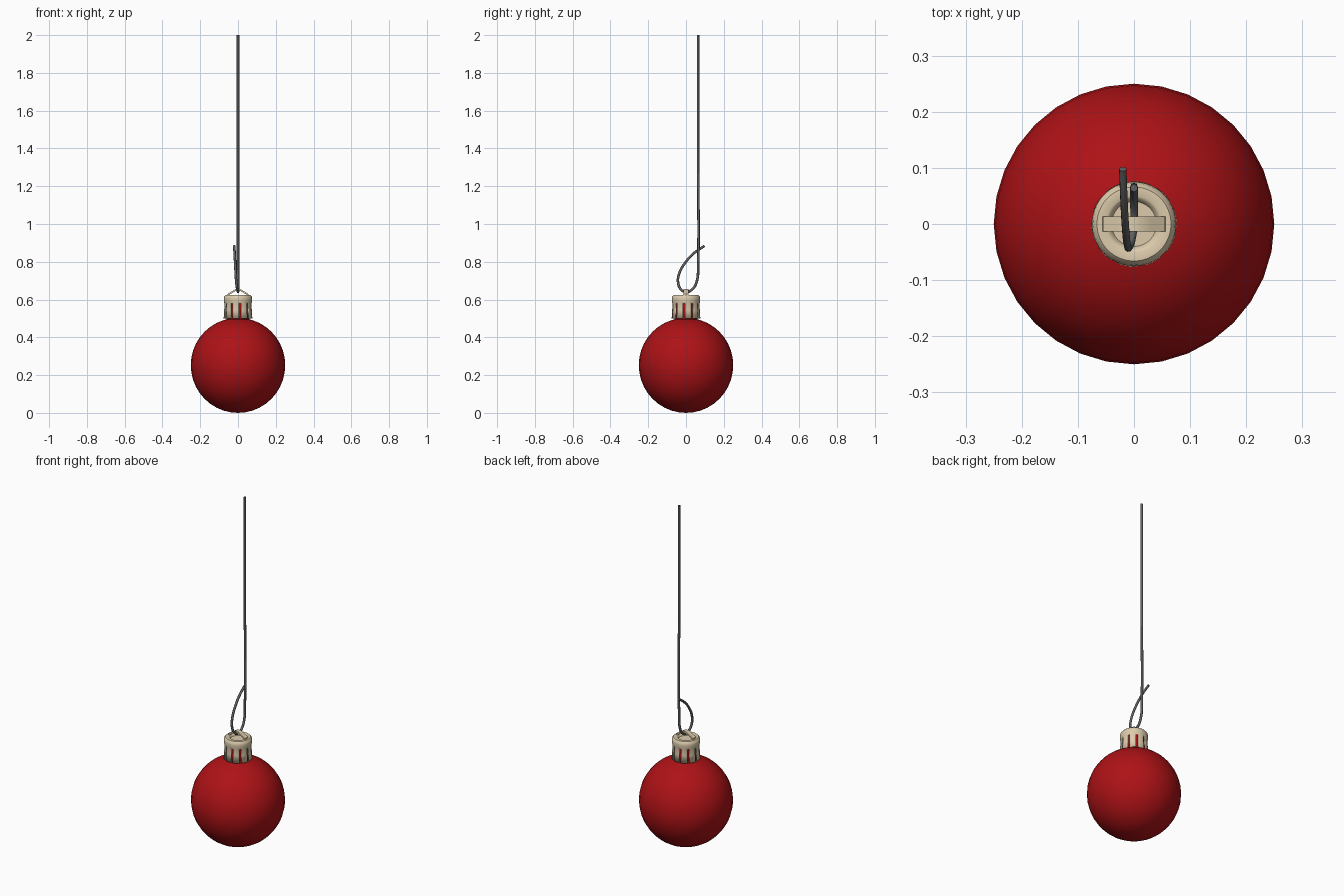
import bpy, bmesh
from math import sin, cos, pi, radians

if "Cube" in bpy.data.objects:
    bpy.data.objects.remove(bpy.data.objects["Cube"])


def material(name, rgb):
    m = bpy.data.materials.new(name)
    m.diffuse_color = (*rgb, 1)
    m.use_nodes = True
    m.node_tree.nodes["Principled BSDF"].inputs["Base Color"].default_value = m.diffuse_color
    return m


RED = material("red_glass", (0.42, 0.006, 0.008))
BEIGE = material("pale_gold", (0.72, 0.60, 0.41))
DARK = material("wire_grey", (0.12, 0.12, 0.12))


def finish(bm, name, mat, angle=40):
    bmesh.ops.remove_doubles(bm, verts=bm.verts, dist=1e-5)
    loose = [v for v in bm.verts if not v.link_faces]
    bmesh.ops.delete(bm, geom=loose, context='VERTS')
    bmesh.ops.recalc_face_normals(bm, faces=bm.faces)
    me = bpy.data.meshes.new(name)
    bm.to_mesh(me)
    bm.free()
    me.materials.append(mat)
    ob = bpy.data.objects.new(name, me)
    bpy.context.collection.objects.link(ob)
    bpy.context.view_layer.objects.active = ob
    ob.select_set(True)
    bpy.ops.object.shade_smooth_by_angle(angle=radians(angle))
    ob.select_set(False)
    return ob


def lathe(name, profile, angles, mat, skip=lambda row, col: False):
    """Revolve (radius, z) points through the angles, leaving out skipped faces."""
    bm = bmesh.new()
    rings = [[bm.verts.new((r * cos(a), r * sin(a), z)) for a in angles]
             for r, z in profile]
    n = len(angles)
    for i in range(len(rings) - 1):
        for j in range(n):
            if skip(i, j):
                continue
            k = (j + 1) % n
            bm.faces.new((rings[i][j], rings[i][k], rings[i + 1][k], rings[i + 1][j]))
    bmesh.ops.dissolve_degenerate(bm, dist=1e-6, edges=bm.edges)
    return finish(bm, name, mat)


# Glass ball with its neck rising into the cap
R, CZ = 0.25, 0.253
even = [2 * pi * i / 32 for i in range(32)]
ball = [(R * sin(pi * i / 20), CZ - CZ * cos(pi * i / 20) if i < 10 else CZ - R * cos(pi * i / 20))
        for i in range(19)]
ball += [(0.062, 0.495), (0.062, 0.595), (0.0, 0.595)]
lathe("ball", ball, even, RED)

# Cap: solid crown above ten prongs separated by narrow slots
SLOT = 8
steps = [0, SLOT, SLOT + 7, SLOT + 14, SLOT + 21]
angles = [radians(36 * t + s - 90 + 5) for t in range(10) for s in steps]
cap_profile = [(0.0, 0.610), (0.040, 0.610), (0.045, 0.621), (0.050, 0.624), (0.066, 0.623),
               (0.073, 0.615), (0.075, 0.605), (0.074, 0.588), (0.072, 0.578),
               (0.073, 0.545), (0.076, 0.500)]
cap = lathe("cap", cap_profile, angles, BEIGE, lambda i, j: i >= 8 and j % 5 == 0)
shell = cap.modifiers.new("thickness", 'SOLIDIFY')
shell.thickness = 0.006
shell.offset = -1

# Hanger strap: bent strip arching over the cap opening
outer = [(-0.057, 0.618), (-0.055, 0.630), (-0.030, 0.645), (-0.010, 0.657), (0.010, 0.657),
         (0.030, 0.645), (0.055, 0.630), (0.057, 0.618)]
inner = [(-0.046, 0.618), (-0.046, 0.625), (-0.027, 0.637), (-0.008, 0.648), (0.008, 0.648),
         (0.027, 0.637), (0.046, 0.625), (0.046, 0.618)]
bm = bmesh.new()
W = 0.0135
loops = [[bm.verts.new(p) for p in ((xo, -W, zo), (xo, W, zo), (xi, W, zi), (xi, -W, zi))]
         for (xo, zo), (xi, zi) in zip(outer, inner)]
for a, b in zip(loops, loops[1:]):
    for j in range(4):
        k = (j + 1) % 4
        bm.faces.new((a[j], a[k], b[k], b[j]))
bm.faces.new(loops[0])
bm.faces.new(loops[-1])
finish(bm, "hanger_strap", BEIGE, 35)

# Hook wire: long straight stem, looped under the strap and back up
path = [(0, 0.064, 2.0), (0, 0.064, 1.4), (0, 0.064, 0.78), (0, 0.058, 0.70), (0, 0.035, 0.656),
        (0, 0.0, 0.640), (-0.004, -0.028, 0.655), (-0.009, -0.042, 0.69),
        (-0.012, -0.037, 0.735), (-0.015, -0.008, 0.79), (-0.018, 0.045, 0.848),
        (-0.020, 0.098, 0.884)]
cu = bpy.data.curves.new("hook_wire", 'CURVE')
cu.dimensions = '3D'
cu.bevel_depth = 0.0068
cu.bevel_resolution = 2
cu.resolution_u = 5
cu.use_fill_caps = True
sp = cu.splines.new('BEZIER')
sp.bezier_points.add(len(path) - 1)
for bp, co in zip(sp.bezier_points, path):
    bp.co = co
    bp.handle_left_type = bp.handle_right_type = 'AUTO'
cu.materials.append(DARK)
wire = bpy.data.objects.new("hook_wire", cu)
bpy.context.collection.objects.link(wire)
